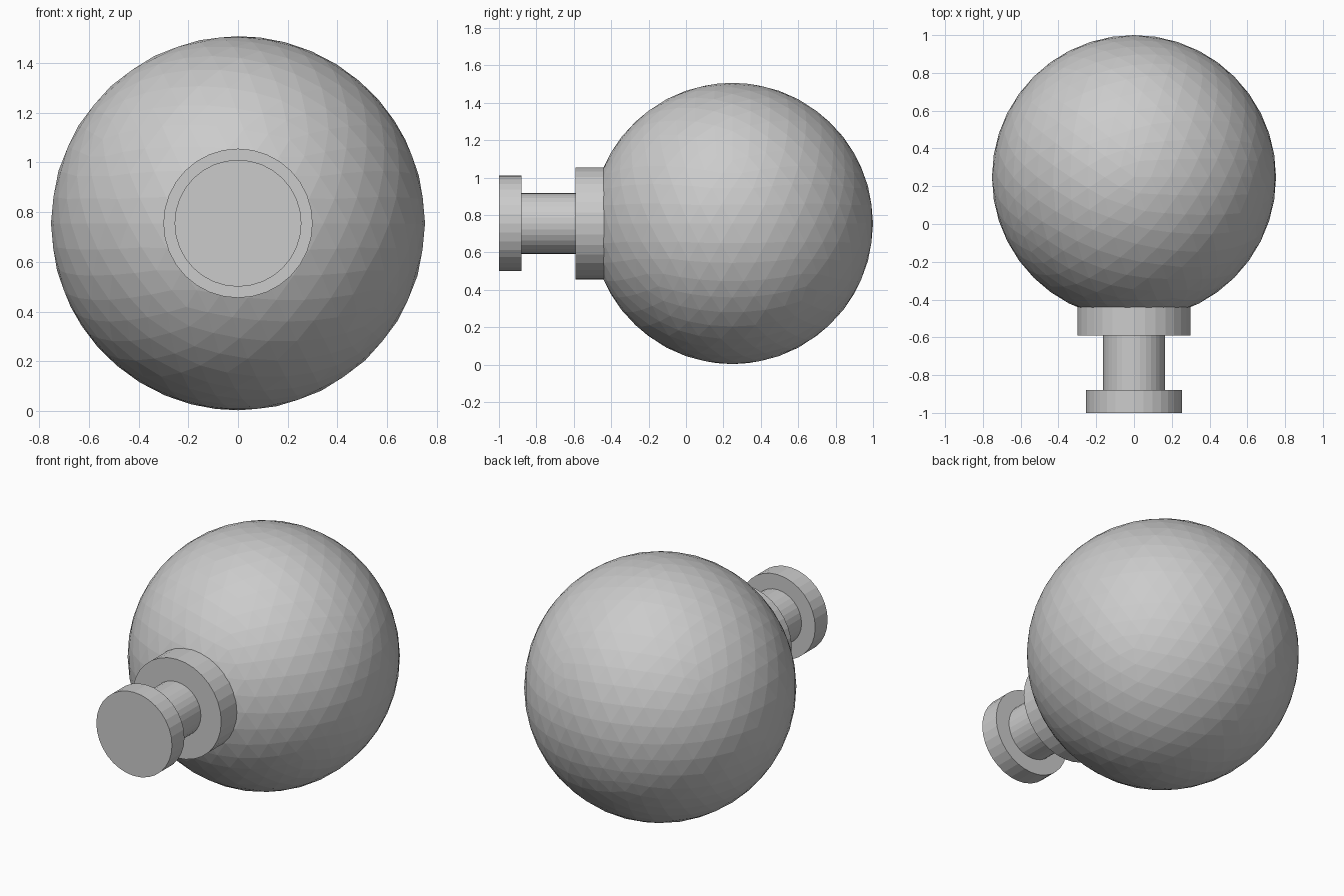
import bpy, math

if "Cube" in bpy.data.objects:
    bpy.data.objects.remove(bpy.data.objects["Cube"])

Z = 0.755  # height of the shared axis


def disc(name, radius, y0, y1):
    """Flat-shaded round part lying along the y axis."""
    bpy.ops.mesh.primitive_cylinder_add(
        vertices=32, radius=radius, depth=y1 - y0,
        location=(0, (y0 + y1) / 2, Z), rotation=(math.pi / 2, 0, 0))
    bpy.context.object.name = name


# Faceted ball
bpy.ops.mesh.primitive_ico_sphere_add(subdivisions=4, radius=0.752, location=(0, 0.248, Z))
bpy.context.object.name = "ball"

# Stepped stem: end flange, narrow neck, collar sunk into the ball
disc("end_flange", 0.255, -1.0, -0.88)
disc("neck", 0.163, -0.88, -0.59)
disc("collar", 0.30, -0.59, -0.40)
